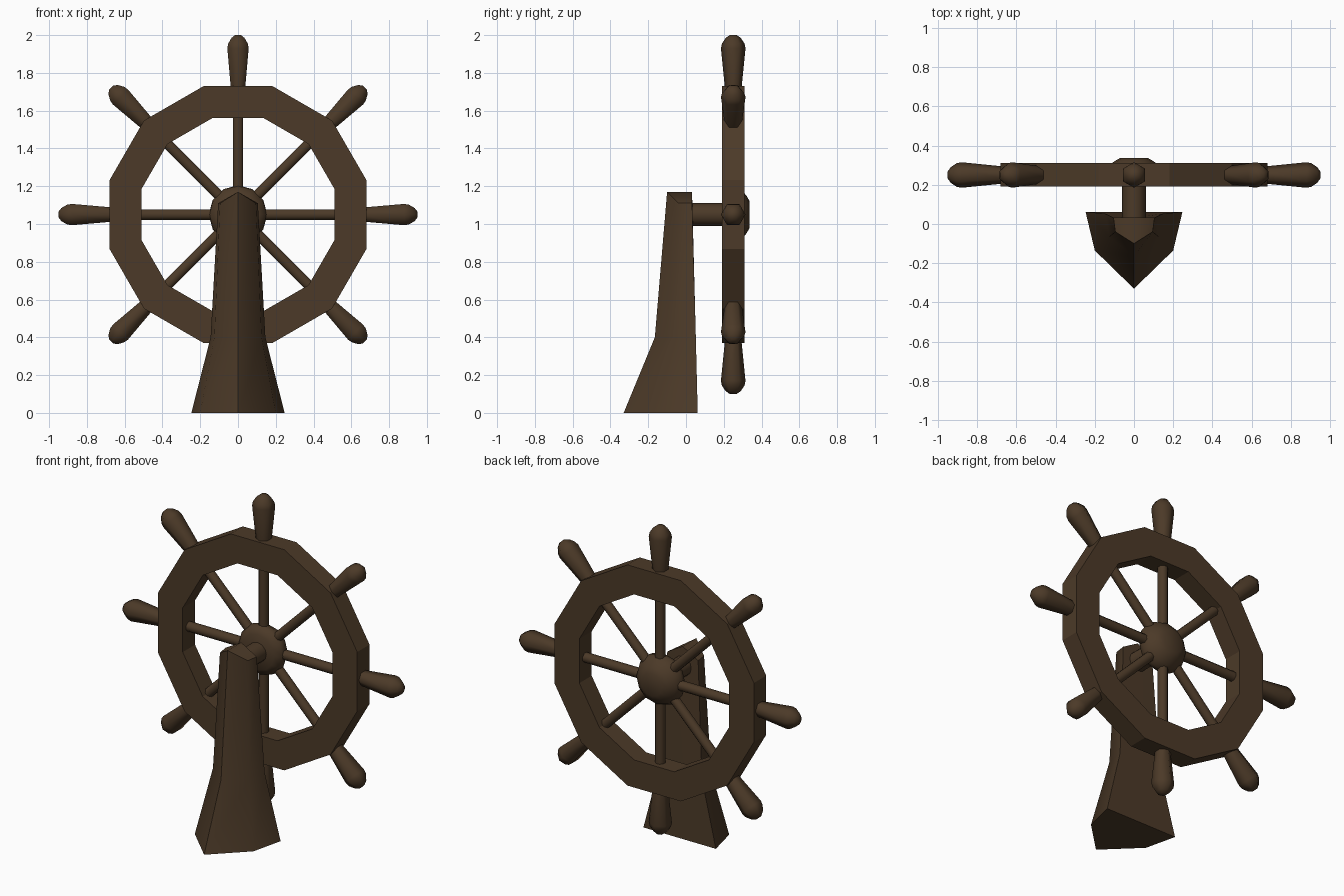
import bpy
import bmesh
from math import cos, sin, pi, radians
from mathutils import Matrix

cube = bpy.data.objects.get("Cube")
if cube:
    bpy.data.objects.remove(cube, do_unlink=True)

wood = bpy.data.materials.new("dark brown wood")
wood.use_nodes = True
BROWN = (0.072, 0.042, 0.021, 1)
wood.diffuse_color = BROWN
wood.node_tree.nodes["Principled BSDF"].inputs["Base Color"].default_value = BROWN

CENTRE = Matrix.Translation((0, 0.25, 1.05))
TO_BACK = Matrix.Rotation(radians(-90), 4, 'X')   # local z points to +y


def loft(name, rings, matrix, smooth=None, closed=False):
    """Skin a stack of equal-sized rings; cap the ends or join them in a loop."""
    bm = bmesh.new()
    loops = [[bm.verts.new(p) for p in ring] for ring in rings]
    n = len(loops[0])
    pairs = list(zip(loops, loops[1:]))
    if closed:
        pairs.append((loops[-1], loops[0]))
    else:
        bm.faces.new(loops[0])
        bm.faces.new(loops[-1])
    for a, b in pairs:
        for i in range(n):
            j = (i + 1) % n
            bm.faces.new((a[i], a[j], b[j], b[i]))
    bmesh.ops.recalc_face_normals(bm, faces=bm.faces)
    mesh = bpy.data.meshes.new(name)
    bm.to_mesh(mesh)
    bm.free()
    mesh.materials.append(wood)
    obj = bpy.data.objects.new(name, mesh)
    bpy.context.collection.objects.link(obj)
    obj.matrix_world = matrix
    if smooth:
        bpy.ops.object.select_all(action='DESELECT')
        obj.select_set(True)
        bpy.context.view_layer.objects.active = obj
        bpy.ops.object.shade_smooth_by_angle(angle=radians(smooth))
    return obj


def lathe(name, profile, sides, matrix, turn=0.0, **options):
    """Turn (radius, height) pairs around local z."""
    angles = [2 * pi * i / sides + turn for i in range(sides)]
    rings = [[(r * cos(a), r * sin(a), h) for a in angles] for r, h in profile]
    return loft(name, rings, matrix, **options)


# Twelve-sided rim with a rectangular section
outer, inner, half = 0.68 / cos(pi / 12), 0.51 / cos(pi / 12), 0.06
lathe("wheel_rim", [(inner, -half), (outer, -half), (outer, half), (inner, half)],
      12, CENTRE @ TO_BACK, turn=pi / 12, closed=True)

# Domed hub and the axle joining it to the stand
lathe("hub", [(0.11, -0.06), (0.15, -0.03), (0.155, 0.0), (0.135, 0.04),
              (0.1, 0.07), (0.07, 0.087)], 12, CENTRE @ TO_BACK, smooth=45)
lathe("axle", [(0.06, -0.25), (0.06, -0.03)], 12, CENTRE @ TO_BACK, smooth=45)

# Eight spokes, each ending in a six-sided handle
grip = [(0.043, 0.66), (0.065, 0.88), (0.06, 0.905), (0.04, 0.935), (0.018, 0.95)]
for k in range(8):
    spin = CENTRE @ Matrix.Rotation(k * pi / 4, 4, 'Y')
    lathe(f"spoke_{k + 1}", [(0.03, 0.08), (0.03, 0.55)], 8, spin, turn=pi / 8, smooth=50)
    lathe(f"handle_{k + 1}", grip, 6, spin, turn=pi / 2, smooth=62)


def section(z, front, side, back, ridge=0.0):
    """Prow-shaped cross-section; ridge lifts its middle points."""
    (sx, sy), (bx, by) = side, back
    return [(0, front, z + ridge), (sx, sy, z), (bx, by, z),
            (0, by, z + ridge), (-bx, by, z), (-sx, sy, z)]


# Flared stand with a pointed front and a ridged top
stand = loft("stand", [
    section(0, -0.33, (0.2, -0.135), (0.247, 0.062)),
    section(0.4, -0.165, (0.125, -0.065), (0.145, 0.052)),
    section(1.11, -0.1, (0.095, -0.04), (0.105, 0.032), ridge=0.06)],
    Matrix.Identity(4), smooth=50)

# Split the top along its ridge
bm = bmesh.new()
bm.from_mesh(stand.data)
bm.verts.ensure_lookup_table()
bmesh.ops.connect_verts(bm, verts=[bm.verts[12], bm.verts[15]])
bm.to_mesh(stand.data)
bm.free()
